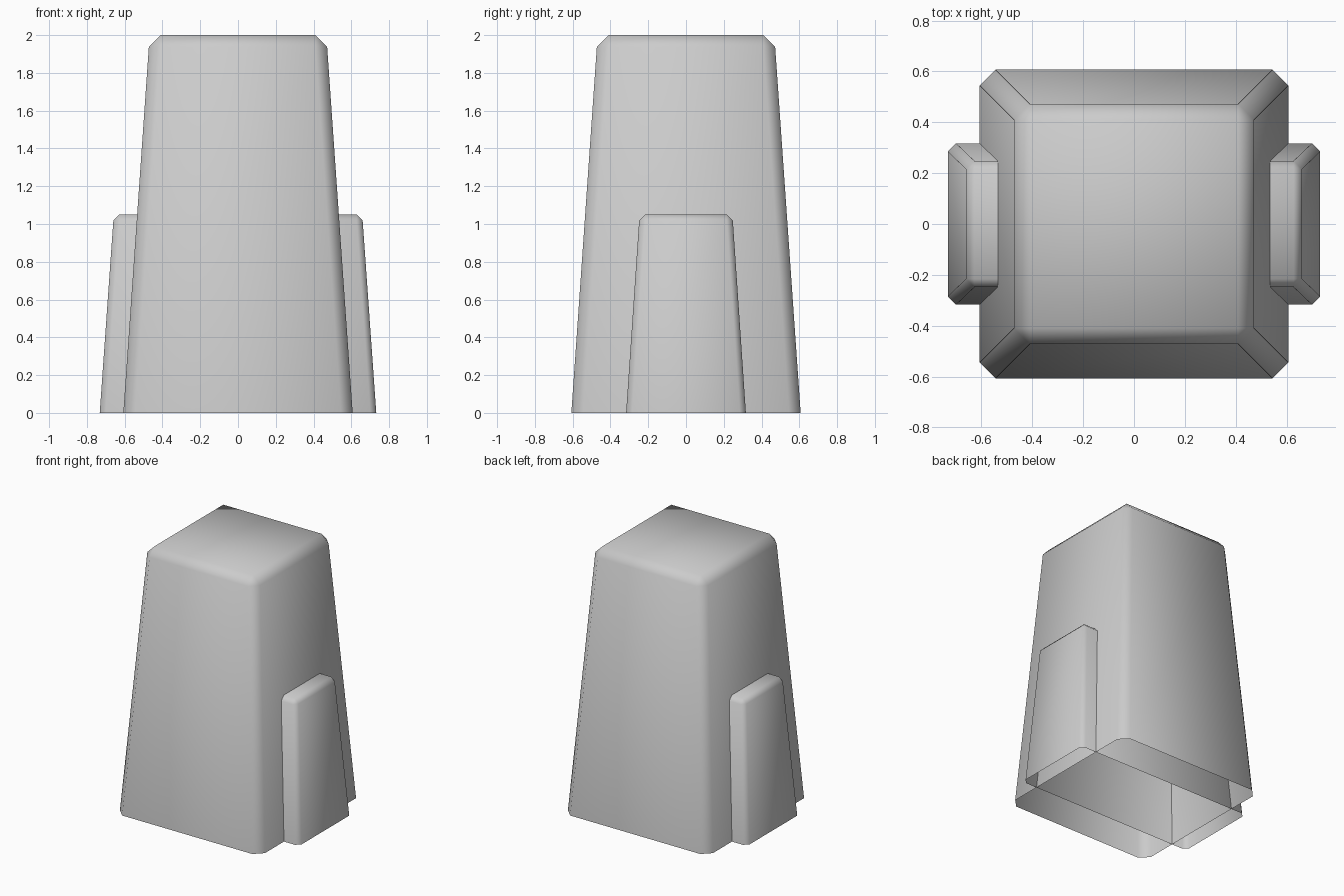
import bpy
import bmesh

if "Cube" in bpy.data.objects:
    bpy.data.objects.remove(bpy.data.objects["Cube"], do_unlink=True)

grey = bpy.data.materials.new("light_grey")
grey.use_nodes = True
grey.diffuse_color = (0.6, 0.6, 0.6, 1)
grey.node_tree.nodes["Principled BSDF"].inputs["Base Color"].default_value = (0.6, 0.6, 0.6, 1)


def tapered_shell(name, base, shoulder, height, chamfer):
    """Open-bottomed tapered box with chamfered upright and top edges."""
    bm = bmesh.new()

    def ring(half, z):
        x, y = half
        c = chamfer
        corners = [(x, y - c), (x - c, y), (c - x, y), (-x, y - c),
                   (-x, c - y), (c - x, -y), (x - c, -y), (x, c - y)]
        return [bm.verts.new((px, py, z)) for px, py in corners]

    low = ring(base, 0)
    high = ring(shoulder, height - chamfer)
    tx, ty = shoulder[0] - chamfer, shoulder[1] - chamfer
    top = [bm.verts.new((sx * tx, sy * ty, height))
           for sx, sy in ((1, 1), (-1, 1), (-1, -1), (1, -1))]

    # Walls, top chamfers and corner triangles
    for i in range(8):
        j = (i + 1) % 8
        bm.faces.new((low[i], low[j], high[j], high[i]))
    for k in range(4):
        a, b, c = 2 * k, 2 * k + 1, (2 * k + 2) % 8
        bm.faces.new((high[a], high[b], top[k]))
        bm.faces.new((high[b], high[c], top[(k + 1) % 4], top[k]))
    bm.faces.new(top)

    for face in bm.faces:
        face.smooth = True
    mesh = bpy.data.meshes.new(name)
    bm.to_mesh(mesh)
    bm.free()
    mesh.materials.append(grey)
    obj = bpy.data.objects.new(name, mesh)
    bpy.context.collection.objects.link(obj)
    return obj


# Tall main body, and the low block that passes through it to both sides
tapered_shell("main_body", (0.607, 0.607), (0.472, 0.472), 2.0, 0.062)
tapered_shell("side_block", (0.732, 0.317), (0.66, 0.248), 1.05, 0.032)
